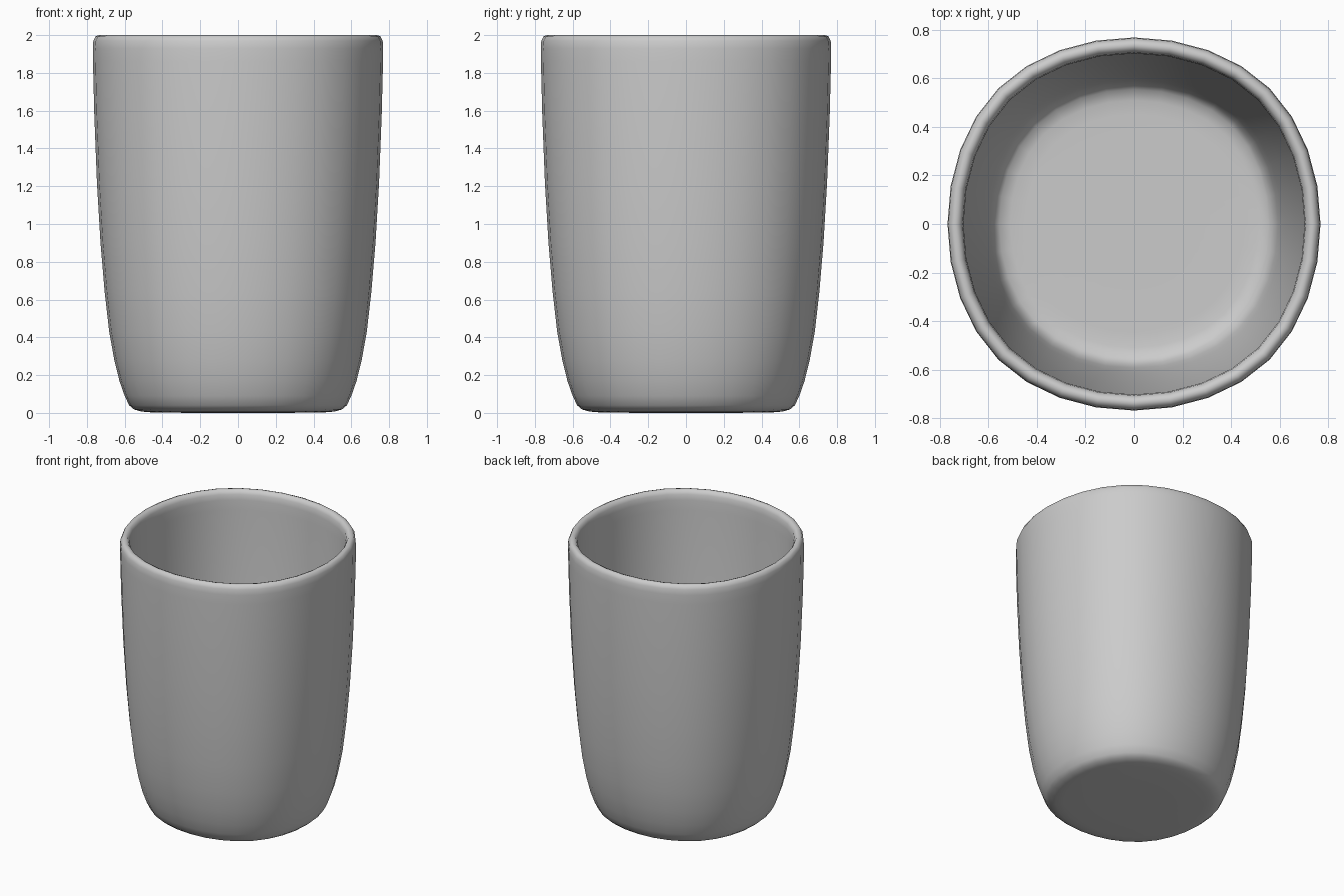
import bpy, bmesh

if "Cube" in bpy.data.objects:
    bpy.data.objects.remove(bpy.data.objects["Cube"])

# Cup profile (radius on the axes, height): base, outer wall, rim, inner wall, floor
outer = [(0.25, 0.0), (0.46, 0.003), (0.51, 0.007), (0.55, 0.018), (0.576, 0.04),
         (0.60, 0.09), (0.628, 0.17), (0.655, 0.28), (0.682, 0.43), (0.706, 0.64),
         (0.728, 0.90), (0.747, 1.22), (0.761, 1.58), (0.768, 1.86)]
rim = [(0.769, 1.93), (0.766, 1.97), (0.755, 1.993), (0.737, 2.0),
       (0.719, 1.993), (0.707, 1.97), (0.703, 1.93)]
inner = [(0.702, 1.86), (0.696, 1.58), (0.682, 1.22), (0.665, 0.90), (0.647, 0.64),
         (0.627, 0.43), (0.61, 0.28), (0.594, 0.17), (0.578, 0.115),
         (0.555, 0.088), (0.51, 0.077), (0.45, 0.075), (0.25, 0.075)]


# Rounded cross-section: a square smoothed as a closed cubic B-spline, 32 sides
def cross_section(steps=8):
    c = [(1, -1), (1, 1), (-1, 1), (-1, -1)]
    pts = []
    for i in range(4):
        for s in range(steps):
            t = s / steps
            w = ((1 - t) ** 3 / 6, (3 * t**3 - 6 * t**2 + 4) / 6,
                 (-3 * t**3 + 3 * t**2 + 3 * t + 1) / 6, t**3 / 6)
            pts.append(tuple(sum(w[k] * c[(i + k) % 4][a] for k in range(4)) / (11 / 12)
                             for a in (0, 1)))
    return pts


# Stack the rings along the profile and bridge them
bm = bmesh.new()
section = cross_section()
rings = [[bm.verts.new((r * x, r * y, z)) for x, y in section]
         for r, z in outer + rim + inner]
n = len(section)
for a, b in zip(rings, rings[1:]):
    for i in range(n):
        j = (i + 1) % n
        bm.faces.new((a[i], a[j], b[j], b[i]))

# Underside and inner floor
bm.faces.new(rings[0][::-1])
bm.faces.new(rings[-1])
bmesh.ops.recalc_face_normals(bm, faces=bm.faces)
for f in bm.faces:
    f.smooth = True

mesh = bpy.data.meshes.new("cup")
bm.to_mesh(mesh)
bm.free()
bpy.context.collection.objects.link(bpy.data.objects.new("cup", mesh))
